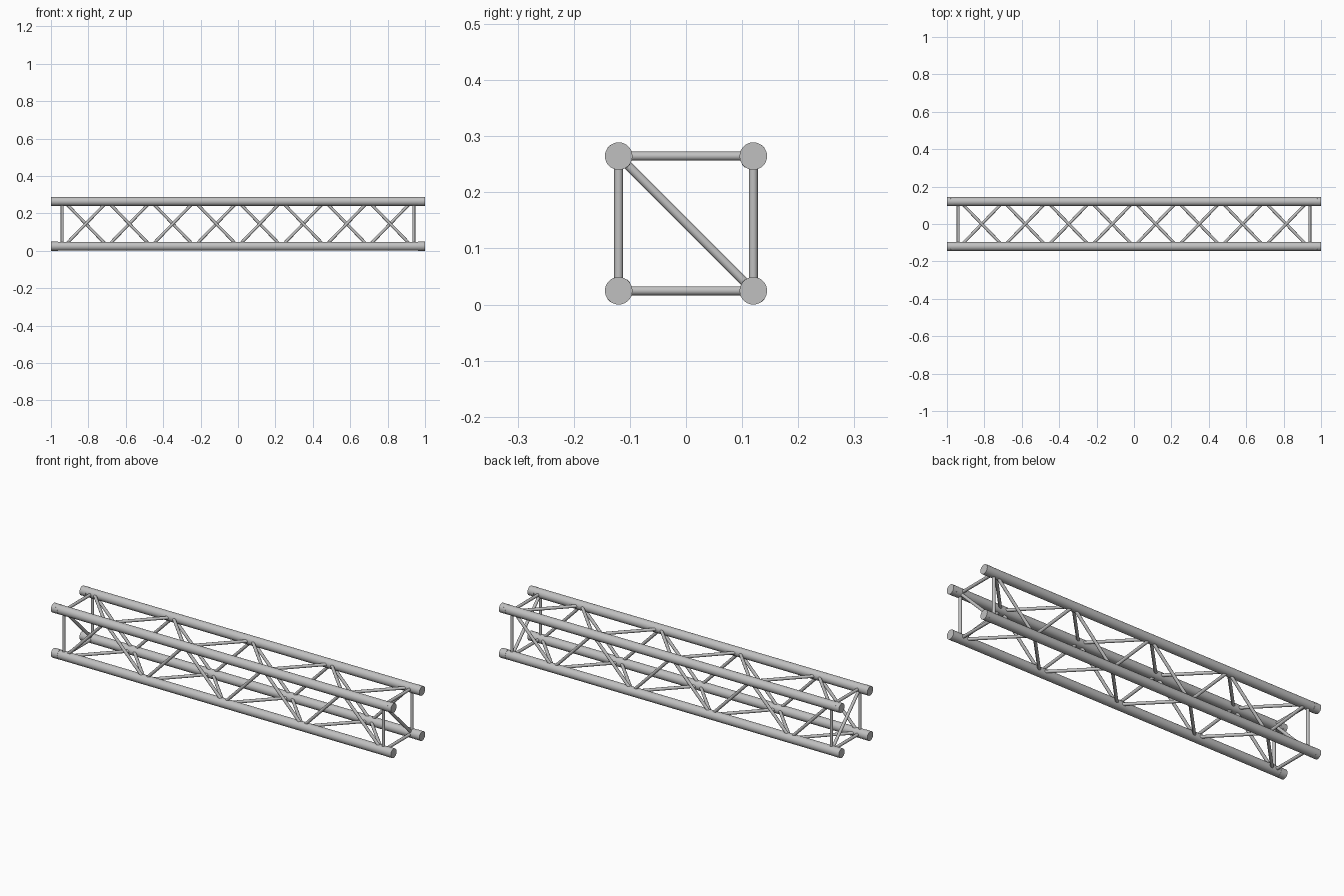
import bpy, math
from mathutils import Vector

if "Cube" in bpy.data.objects:
    bpy.data.objects.remove(bpy.data.objects["Cube"])

mat = bpy.data.materials.new("aluminium grey")
mat.diffuse_color = (0.53, 0.53, 0.53, 1)
mat.use_nodes = True
mat.node_tree.nodes["Principled BSDF"].inputs["Base Color"].default_value = mat.diffuse_color

R = 0.0245            # coupler radius, sets the overall height
HALF = 0.12           # half spacing between chord centres
ZC = R + HALF         # centre height
END_X = 0.94          # position of the end frames
STEP = 0.2325         # spacing of the lacing nodes


def tube(name, a, b, r, sides=16):
    """Round bar between two points."""
    a, b = Vector(a), Vector(b)
    d = b - a
    bpy.ops.mesh.primitive_cylinder_add(vertices=sides, radius=r, depth=d.length,
                                        location=(a + b) / 2)
    ob = bpy.context.object
    ob.rotation_euler = d.to_track_quat('Z', 'Y').to_euler()
    ob.name = name
    ob.data.materials.append(mat)
    bpy.ops.object.shade_smooth_by_angle(angle=math.radians(40))
    return ob


def at(x, corner):
    """Point on a chord axis; corner is (y sign, z sign)."""
    return (x, corner[0] * HALF, ZC + corner[1] * HALF)


# corners in order round the square section
corners = [(-1, -1), (-1, 1), (1, 1), (1, -1)]

for c in corners:
    # long main tube with a coupler sleeve and cross pin at both ends
    tube("main_chord", at(-0.965, c), at(0.965, c), R - 0.0006, 32)
    for s in (-1, 1):
        tube("end_coupler", at(s * 0.963, c), at(s, c), R, 32)
        p = Vector(at(s * 0.978, c))
        out = Vector((0, c[0], c[1])).normalized() * (R + 0.0004)
        tube("coupler_pin", p - out, p + out, 0.004, 12)

for i, c in enumerate(corners):
    n = corners[(i + 1) % 4]
    # square frame at each end
    for s in (-1, 1):
        tube("end_frame_bar", at(s * END_X, c), at(s * END_X, n), 0.008)
    # zigzag lacing: each chord is met on alternate nodes
    for k in range(8):
        p, q = (c, n) if (i + k) % 2 == 0 else (n, c)
        x = -4 * STEP + k * STEP
        tube("lacing_bar", at(x, p), at(x + STEP, q), 0.008)

# diagonal brace across each end frame
for s in (-1, 1):
    tube("end_brace", at(s * END_X, (-1, 1)), at(s * END_X, (1, -1)), 0.008)
